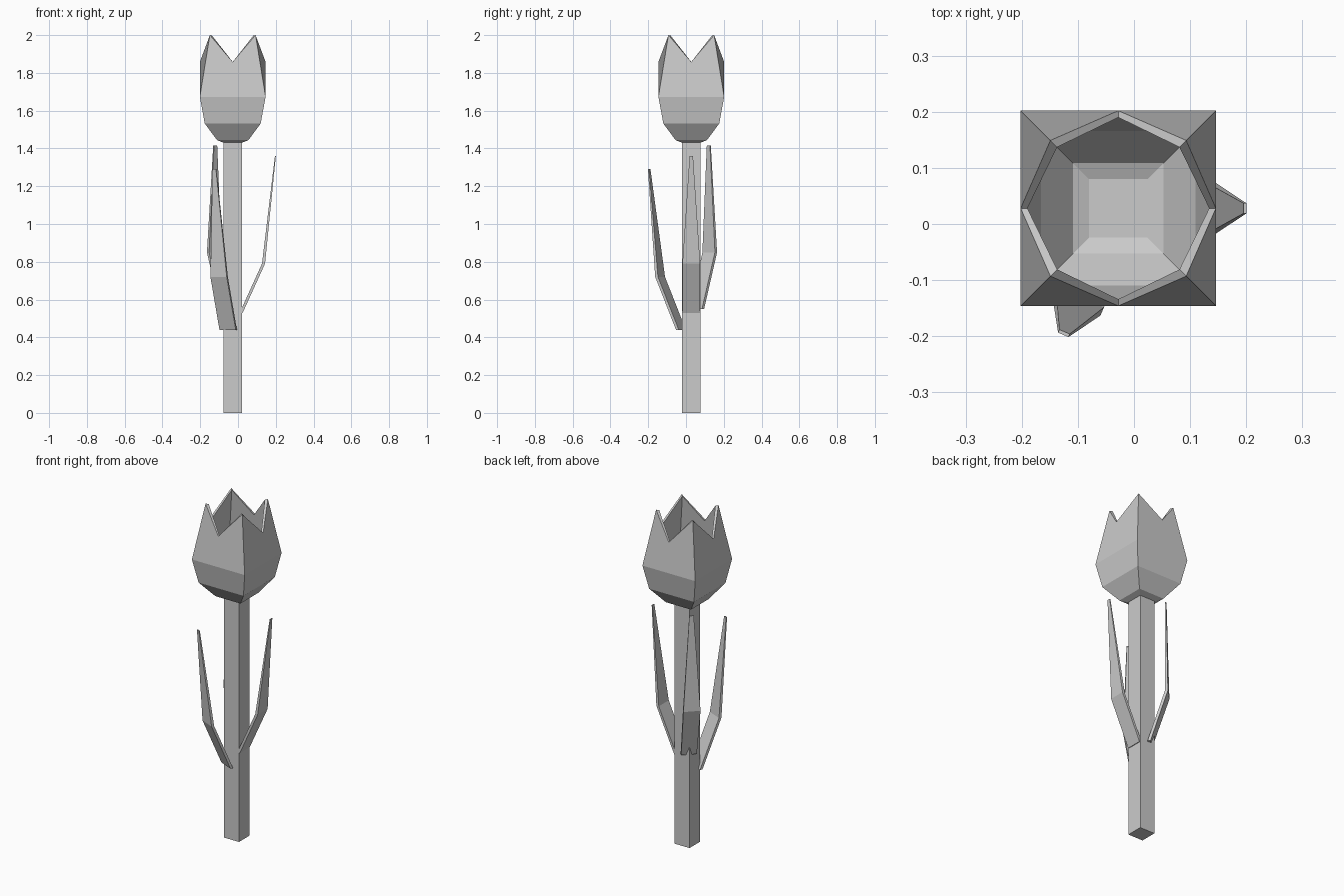
import bpy, bmesh
from math import radians
from mathutils import Matrix, Vector

cube = bpy.data.objects.get("Cube")
if cube:
    bpy.data.objects.remove(cube)

AXIS = Vector((-0.028, 0.028, 0))      # centre line of the stem

grey = bpy.data.materials.new("plain grey")
grey.use_nodes = True
grey.diffuse_color = (0.6, 0.6, 0.6, 1)
grey.node_tree.nodes["Principled BSDF"].inputs["Base Color"].default_value = (0.6, 0.6, 0.6, 1)


def finish(bm, name, turn=0):
    """Turn the part about the stem axis and add it to the scene."""
    bmesh.ops.recalc_face_normals(bm, faces=bm.faces)
    bm.transform(Matrix.Translation(AXIS) @ Matrix.Rotation(radians(turn), 4, 'Z'))
    mesh = bpy.data.meshes.new(name)
    bm.to_mesh(mesh)
    bm.free()
    mesh.materials.append(grey)
    bpy.context.collection.objects.link(bpy.data.objects.new(name, mesh))


def square(bm, half, z):
    return [bm.verts.new((sx * half, sy * half, z))
            for sx, sy in ((1, -1), (1, 1), (-1, 1), (-1, -1))]


def bridge(bm, a, b):
    n = len(a)
    for i in range(n):
        j = (i + 1) % n
        bm.faces.new((a[i], a[j], b[j], b[i]))


# Stem
bm = bmesh.new()
low, high = square(bm, 0.049, 0), square(bm, 0.049, 1.435)
bridge(bm, low, high)
bm.faces.new(low)
bm.faces.new(high)
finish(bm, "stem")


def cup_wall(bm, profile, tip, notch):
    """Square cup whose rim rises to corner tips and dips mid-side."""
    rings = [square(bm, half, z) for half, z in profile]
    for a, b in zip(rings, rings[1:]):
        bridge(bm, a, b)
    bm.faces.new(rings[0])
    tips = square(bm, *tip)
    half, z = notch
    dips = [bm.verts.new((x * half, y * half, z))
            for x, y in ((1, 0), (0, 1), (-1, 0), (0, -1))]
    rim = []
    top = rings[-1]
    for i in range(4):
        j = (i + 1) % 4
        bm.faces.new((top[i], top[j], tips[j], dips[i], tips[i]))
        rim += [tips[i], dips[i]]
    return rim


# Flower: outer and inner walls joined along the rim
bm = bmesh.new()
outer = cup_wall(bm, [(0.05, 1.431), (0.083, 1.444), (0.148, 1.532), (0.174, 1.673)],
                 (0.121, 2.0), (0.174, 1.858))
inner = cup_wall(bm, [(0.052, 1.446), (0.081, 1.458), (0.138, 1.537), (0.162, 1.673)],
                 (0.109, 1.997), (0.162, 1.857))
bridge(bm, outer, inner)
finish(bm, "flower_cup")


def leaf(name, turn, rows):
    """Bent blade growing outward; rows are radius, height, half width, thickness."""
    bm = bmesh.new()
    rings = []
    for r, z, w, t in rows:
        rings.append([bm.verts.new((r + dx * t / 2, dy * w, z))
                      for dx, dy in ((-1, -1), (1, -1), (1, 1), (-1, 1))])
    for a, b in zip(rings, rings[1:]):
        bridge(bm, a, b)
    bm.faces.new(rings[0])
    bm.faces.new(rings[-1])
    finish(bm, name, turn)


# Leaves
leaf("left_leaf", 0, [(0.045, 0.53, 0.047, 0.016), (0.163, 0.79, 0.047, 0.016),
                      (0.226, 1.36, 0.009, 0.005)])
leaf("front_leaf", 246.5, [(0.06, 0.44, 0.047, 0.016), (0.18, 0.72, 0.047, 0.016),
                           (0.243, 1.29, 0.010, 0.006)])
leaf("back_leaf", 135, [(0.045, 0.55, 0.043, 0.016), (0.138, 0.85, 0.047, 0.016),
                        (0.131, 1.415, 0.012, 0.006)])
